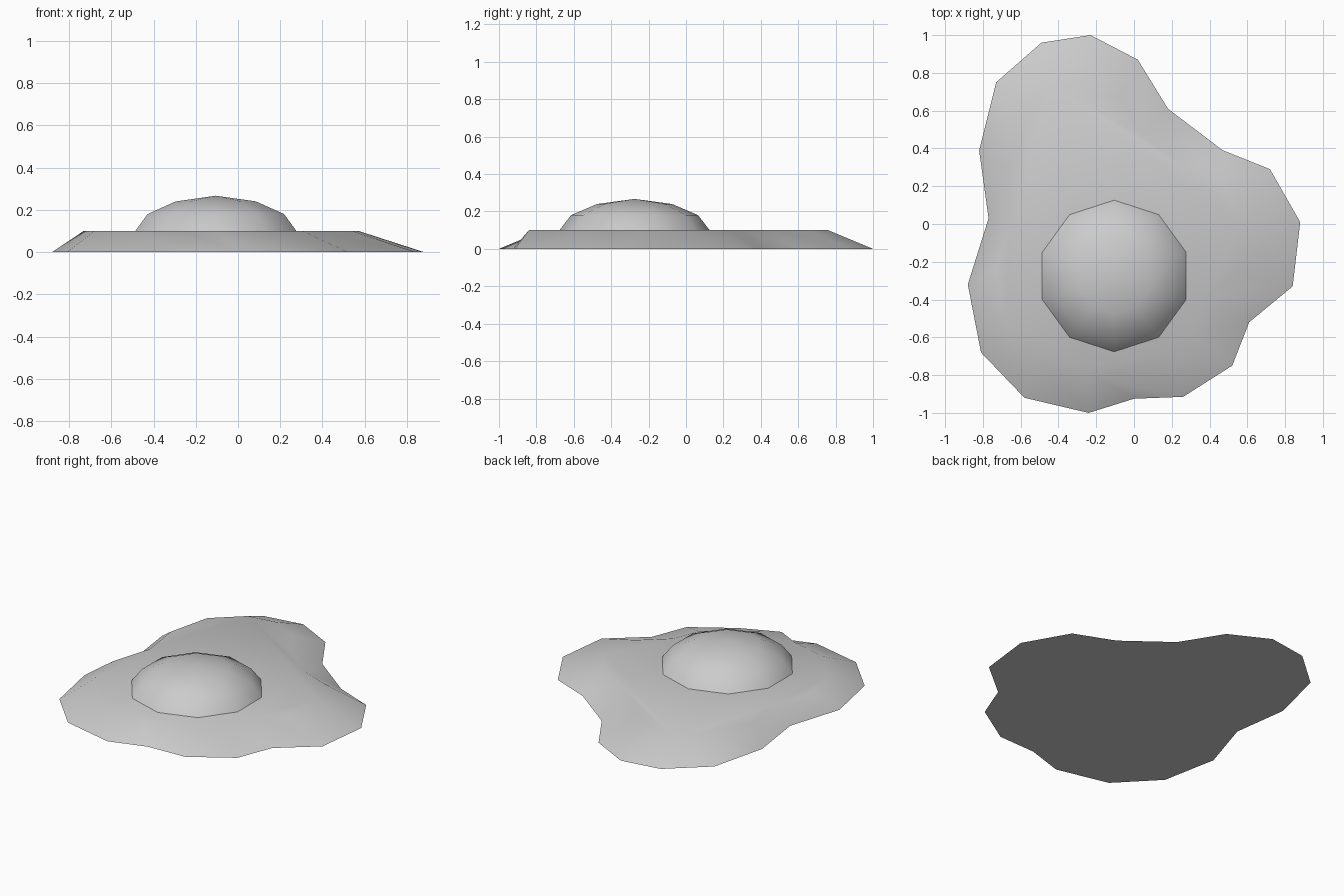
import bpy, bmesh, math

if "Cube" in bpy.data.objects:
    bpy.data.objects.remove(bpy.data.objects["Cube"])

grey = bpy.data.materials.new("light_grey")
grey.use_nodes = True
COLOR = (0.6, 0.6, 0.6, 1)
grey.diffuse_color = COLOR
grey.node_tree.nodes["Principled BSDF"].inputs["Base Color"].default_value = COLOR


def build(name, rings, tip=None):
    """Join stacked rings with quads, close the bottom, and close the top flat or with a tip."""
    bm = bmesh.new()
    loops = [[bm.verts.new(p) for p in ring] for ring in rings]
    n = len(loops[0])
    for low, high in zip(loops, loops[1:]):
        for i in range(n):
            j = (i + 1) % n
            bm.faces.new((low[i], low[j], high[j], high[i]))
    bm.faces.new(loops[0])
    if tip:
        top = bm.verts.new(tip)
        for i in range(n):
            bm.faces.new((loops[-1][i], loops[-1][(i + 1) % n], top))
    else:
        bm.faces.new(loops[-1])
    bmesh.ops.recalc_face_normals(bm, faces=bm.faces)
    mesh = bpy.data.meshes.new(name)
    bm.to_mesh(mesh)
    bm.free()
    mesh.materials.append(grey)
    obj = bpy.data.objects.new(name, mesh)
    bpy.context.collection.objects.link(obj)
    bpy.ops.object.select_all(action="DESELECT")
    obj.select_set(True)
    bpy.context.view_layer.objects.active = obj
    bpy.ops.object.shade_smooth_by_angle(angle=math.radians(70))


# Wavy flat base with a sloping rim
outline = [(-.23, 1), (.02, .87), (.18, .61), (.47, .39), (.72, .29), (.88, .01),
           (.84, -.33), (.61, -.52), (.52, -.75), (.26, -.915), (0, -.925),
           (-.24, -1), (-.58, -.92), (-.81, -.68), (-.88, -.32), (-.77, .03),
           (-.82, .39), (-.73, .75), (-.49, .96)]
HEIGHT = 0.1
bottom = [(x, y, 0) for x, y in outline]
top = [(.74 * x - .08, .76 * y, HEIGHT) for x, y in outline]
top[10] = (-.1, -.84, HEIGHT)  # pinched fold in the front rim
build("wavy_base", [bottom, top])

# Ten-sided dome
CX, CY, SIDES = -.105, -.275, 10
profile = [(.405, .095), (.34, .18), (.2, .24)]
rings = [[(CX + r * math.sin(math.tau * i / SIDES), CY + r * math.cos(math.tau * i / SIDES), z)
          for i in range(SIDES)] for r, z in profile]
build("dome", rings, (CX, CY, .267))
